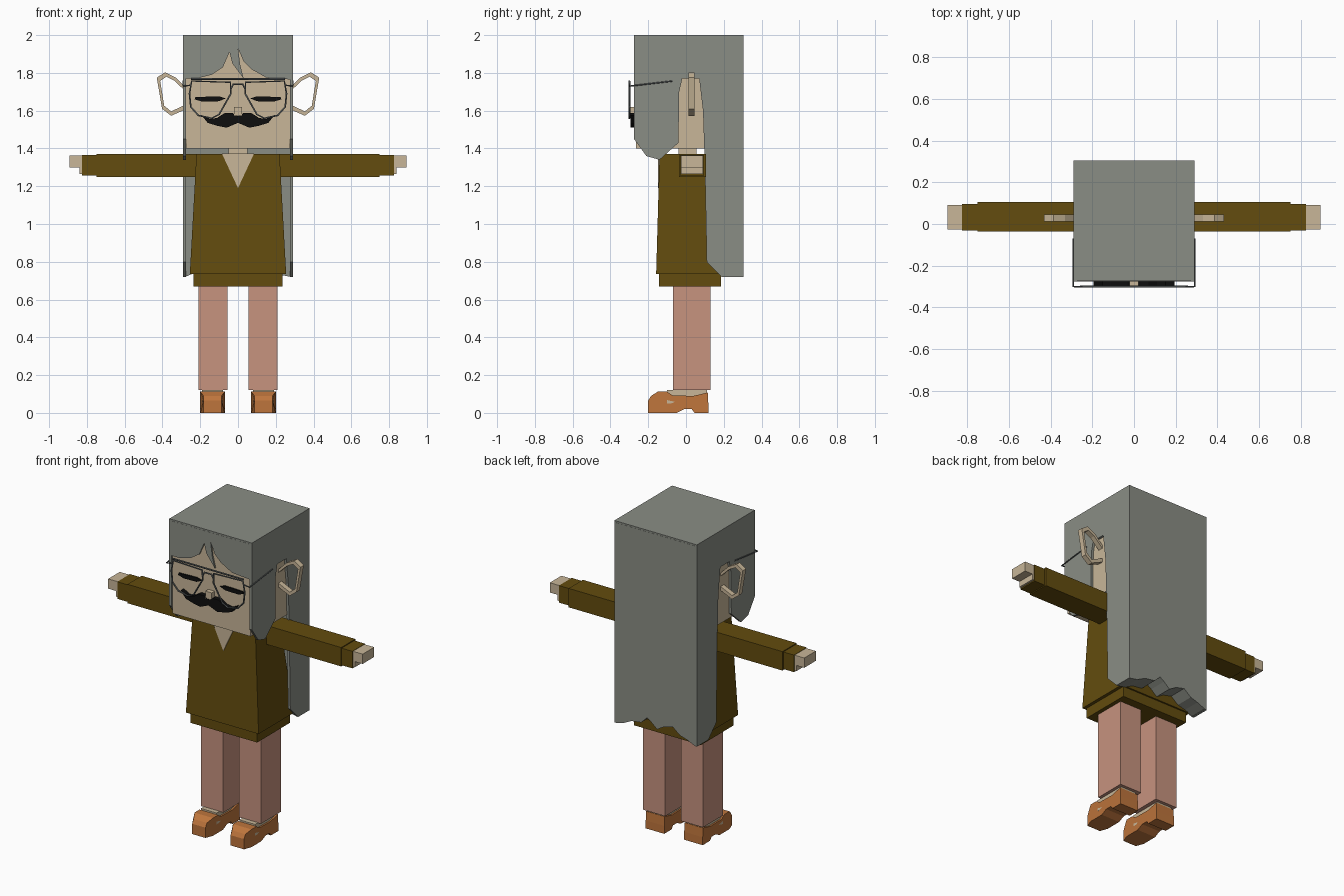
import bpy, bmesh
from mathutils import Vector

cube = bpy.data.objects.get("Cube")
if cube:
    bpy.data.objects.remove(cube, do_unlink=True)


def material(name, rgb):
    linear = [(c / 255 / 12.92) if c < 11 else ((c / 255 + 0.055) / 1.055) ** 2.4 for c in rgb]
    m = bpy.data.materials.new(name)
    m.use_nodes = True
    m.diffuse_color = (*linear, 1)
    m.node_tree.nodes["Principled BSDF"].inputs["Base Color"].default_value = (*linear, 1)
    return m


HAIR = material("grey hair", (138, 141, 133))
SKIN = material("pale skin", (200, 182, 152))
KNIT = material("olive sweater", (99, 76, 14))
LEGS = material("pink trousers", (199, 147, 127))
SHOE = material("tan leather", (190, 117, 60))
BLACK = material("black", (14, 14, 14))
WIRE = material("dark metal", (88, 93, 94))


def finish(name, bm, mat):
    bmesh.ops.recalc_face_normals(bm, faces=bm.faces[:])
    mesh = bpy.data.meshes.new(name)
    bm.to_mesh(mesh)
    bm.free()
    mesh.materials.append(mat)
    obj = bpy.data.objects.new(name, mesh)
    bpy.context.collection.objects.link(obj)
    return obj


def frustum(name, x, y, z, mat, top_x=None, top_y=None):
    """Box between ranges, with an optional different top rectangle."""
    bm = bmesh.new()
    bmesh.ops.create_cube(bm, size=1)
    for v in bm.verts:
        rx, ry = (top_x or x, top_y or y) if v.co.z > 0 else (x, y)
        v.co = (rx[v.co.x > 0], ry[v.co.y > 0], z[v.co.z > 0])
    return finish(name, bm, mat)


def slab(name, points, axis, lo, hi, mat):
    """Extrude a flat outline along x (points are y, z) or y (points are x, z)."""
    bm = bmesh.new()
    place = (lambda p: (lo, *p)) if axis == "x" else (lambda p: (p[0], lo, p[1]))
    face = bm.faces.new([bm.verts.new(place(p)) for p in points])
    new = bmesh.ops.extrude_face_region(bm, geom=[face])["geom"]
    step = Vector((hi - lo, 0, 0)) if axis == "x" else Vector((0, hi - lo, 0))
    bmesh.ops.translate(bm, vec=step, verts=[g for g in new if isinstance(g, bmesh.types.BMVert)])
    return finish(name, bm, mat)


def wire(name, points, closed=False, radius=0.005):
    curve = bpy.data.curves.new(name, "CURVE")
    curve.dimensions = "3D"
    curve.bevel_depth = radius
    curve.bevel_resolution = 1
    spline = curve.splines.new("POLY")
    spline.points.add(len(points) - 1)
    for p, co in zip(spline.points, points):
        p.co = (*co, 1)
    spline.use_cyclic_u = closed
    temp = bpy.data.objects.new(name + " path", curve)
    bpy.context.collection.objects.link(temp)
    bpy.context.view_layer.update()
    mesh = bpy.data.meshes.new_from_object(temp.evaluated_get(bpy.context.evaluated_depsgraph_get()))
    bpy.data.objects.remove(temp, do_unlink=True)
    mesh.materials.clear()
    mesh.materials.append(WIRE)
    bpy.context.collection.objects.link(bpy.data.objects.new(name, mesh))


def flip(points, s):
    return [(p[0] * s, *p[1:]) for p in points]


# Head and neck
frustum("head", (-.275, .275), (-.265, .2), (1.4, 1.96), SKIN)
frustum("neck", (-.05, .05), (-.04, .055), (1.3, 1.42), SKIN)
frustum("nose", (-.022, .022), (-.295, -.26), (1.575, 1.62), SKIN)

# Hair: crown, fringe, long back with ragged ends
frustum("hair_crown", (-.289, .289), (-.274, .304), (1.95, 2), HAIR)
fringe = [(-.28, 1.99), (-.28, 1.77), (-.22, 1.77), (-.14, 1.79), (-.08, 1.83), (-.045, 1.91),
          (-.03, 1.85), (0, 1.81), (.03, 1.77), (.012, 1.84), (0, 1.93), (.03, 1.86),
          (.07, 1.82), (.15, 1.775), (.28, 1.765), (.28, 1.99)]
slab("hair_fringe", fringe, "y", -.275, -.26, HAIR)
back = [(-.28, 1.99), (-.28, .72), (-.22, .745), (-.17, .76), (-.12, .8), (-.06, .785), (-.01, .755),
        (.03, .79), (.06, .81), (.1, .77), (.17, .76), (.23, .73), (.28, .72), (.28, 1.99)]
slab("hair_back", back, "y", .19, .305, HAIR)
side_hair = [(-.275, 2), (-.275, 1.45), (-.21, 1.36), (-.14, 1.34), (-.04, 1.43), (-.036, 1.7),
             (-.02, 1.77), (.07, 1.77), (.09, 1.6), (.1, 1.3), (.11, .8), (.19, .72),
             (.305, .72), (.305, 2)]

# Sweater with neckline
frustum("sweater_body", (-.255, .255), (-.158, .195), (.735, 1.37), KNIT, (-.22, .22), (-.14, .1))
frustum("sweater_hem", (-.235, .235), (-.143, .185), (.67, .75), KNIT)
slab("neckline", [(-.085, 1.372), (0, 1.19), (.085, 1.372)], "y", -.148, -.12, SKIN)

# Moustache
half = [(0, 1.57), (.03, 1.588), (.07, 1.588), (.11, 1.562), (.15, 1.555), (.195, 1.578),
        (.16, 1.535), (.11, 1.52), (.06, 1.51), (.025, 1.525), (0, 1.535)]
slab("moustache", half + flip(half[-2:0:-1], -1), "y", -.295, -.26, BLACK)

# Outlines shared by both sides
eye = [(.065, 1.665), (.1, 1.676), (.225, 1.672), (.23, 1.66), (.19, 1.648), (.1, 1.65)]
lens = [(.245, 1.757), (.04, 1.75), (.038, 1.69), (.1, 1.58), (.14, 1.56), (.21, 1.575),
        (.25, 1.62), (.257, 1.69)]
ear_out = [(.27, 1.715), (.33, 1.775), (.386, 1.803), (.43, 1.775), (.402, 1.61), (.354, 1.573), (.27, 1.61)]
ear_in = [(max(.27, .355 + (x - .355) * .76), 1.69 + (z - 1.69) * .8) for x, z in ear_out[1:-1]]
ear = ear_out + [(.27, 1.635)] + ear_in[::-1] + [(.27, 1.695)]
shoe = [(-.2, 0), (-.2, .065), (-.185, .09), (-.15, .112), (-.1, .112), (-.07, .092), (.04, .09),
        (.115, .108), (.118, .05), (.118, 0), (.045, 0), (.03, .02), (-.01, .02), (-.05, 0), (-.15, 0)]

for s, label in ((1, "left"), (-1, "right")):
    def part(name, x, y, z, mat):
        return frustum(f"{label}_{name}", tuple(sorted((x[0] * s, x[1] * s))), y, z, mat)

    # Head details
    slab(label + "_side_hair", side_hair, "x", .274 * s, .29 * s, HAIR)
    slab(label + "_ear", flip(ear, s), "y", .012, .045, SKIN)
    slab(label + "_eye", flip(eye, s), "y", -.274, -.265, BLACK)

    # Spectacles
    wire(label + "_lens_rim", [(x * s, -.3, z) for x, z in lens], closed=True)
    wire(label + "_temple", [(.25 * s, -.3, 1.735), (.291 * s, -.3, 1.73), (.291 * s, -.07, 1.757)],
         radius=.004)

    # Arms
    part("sleeve", (.15, .75), (-.037, .105), (1.25, 1.37), KNIT)
    part("cuff", (.74, .825), (-.032, .095), (1.256, 1.364), KNIT)
    part("hand", (.82, .893), (-.026, .09), (1.3, 1.362), SKIN)
    part("thumb", (.82, .838), (-.026, .09), (1.264, 1.31), SKIN)

    # Legs and feet
    part("leg", (.055, .21), (-.07, .13), (.12, .72), LEGS)
    part("foot", (.08, .19), (-.1, .11), (.05, .122), SKIN)
    shoe_obj = slab(label + "_shoe", shoe, "x", .07 * s, .2 * s, SHOE)
    for v in shoe_obj.data.vertices:
        if v.co.y < -.16:  # narrow the toe
            v.co.x = .135 * s + (v.co.x - .135 * s) * .72

# Spectacle brow bar and bridge
wire("brow_bar", [(-.25, -.3, 1.768), (.25, -.3, 1.768)])
wire("bridge", [(-.04, -.3, 1.71), (-.025, -.3, 1.74), (.025, -.3, 1.74), (.04, -.3, 1.71)])
